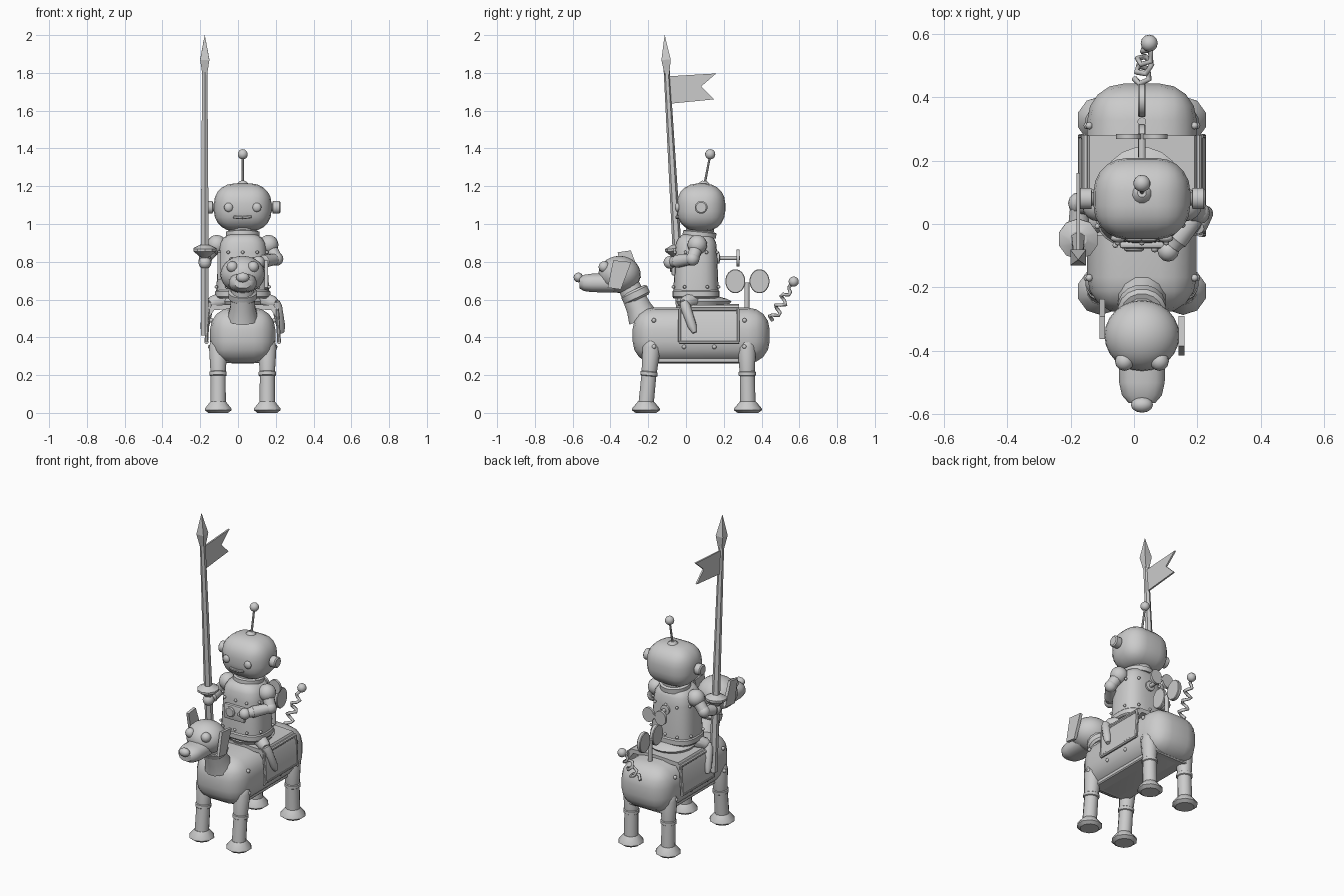
import bpy, bmesh
from math import sin, cos, pi, radians, copysign
from mathutils import Vector, Matrix

if "Cube" in bpy.data.objects:
    bpy.data.objects.remove(bpy.data.objects["Cube"])

CX = 0.025  # symmetry plane of dog and rider
V = Vector


def finish(name, bm, angle=35):
    bmesh.ops.recalc_face_normals(bm, faces=bm.faces[:])
    for f in bm.faces:
        f.smooth = True
    for e in bm.edges:
        e.smooth = len(e.link_faces) == 2 and e.calc_face_angle(0) < radians(angle)
    me = bpy.data.meshes.new(name)
    bm.to_mesh(me)
    bm.free()
    ob = bpy.data.objects.new(name, me)
    bpy.context.collection.objects.link(ob)
    return ob


def box(name, c, size, bevel=0.0, segs=1, rot=(0, 0, 0), angle=35):
    bm = bmesh.new()
    bmesh.ops.create_cube(bm, size=1, matrix=Matrix.Diagonal((*size, 1)))
    if bevel:
        bmesh.ops.bevel(bm, geom=bm.edges[:], offset=bevel, segments=segs, profile=0.5, affect='EDGES')
    ob = finish(name, bm, angle)
    ob.location, ob.rotation_euler = c, rot
    return ob


def ball(name, c, r, n=16, rings=10):
    r = (r, r, r) if isinstance(r, float) else r
    bm = bmesh.new()
    bmesh.ops.create_uvsphere(bm, u_segments=n, v_segments=rings, radius=1,
                              matrix=Matrix.Translation(c) @ Matrix.Diagonal((*r, 1)))
    return finish(name, bm, 50)


def loft(name, rings, n=16, power=2.0, axis=(0, 0, 1), angle=35):
    """rings: (centre, rx, ry) cross-sections, superellipse of given power, square to axis"""
    q = V(axis).to_track_quat('Z', 'Y')
    bm = bmesh.new()
    loops = []
    for c, rx, ry in rings:
        loop = []
        for i in range(n):
            a = 2 * pi * (i + 0.5) / n
            u, w = [copysign(abs(t) ** (2 / power), t) for t in (cos(a), sin(a))]
            loop.append(bm.verts.new(V(c) + q @ V((rx * u, ry * w, 0))))
        loops.append(loop)
    for a, b in zip(loops, loops[1:]):
        for i in range(n):
            j = (i + 1) % n
            bm.faces.new((a[i], a[j], b[j], b[i]))
    bm.faces.new(loops[0])
    bm.faces.new(loops[-1])
    return finish(name, bm, angle)


def rod(name, a, b, stations, n=12, angle=35):
    """round part from a to b; stations are (fraction, radius)"""
    a, b = V(a), V(b)
    return loft(name, [(a.lerp(b, t), r, r) for t, r in stations], n, axis=b - a, angle=angle)


def plate(name, pts, depth, to3d, angle=35):
    """flat outline given thickness along the remaining axis"""
    bm = bmesh.new()
    lo, hi = [[bm.verts.new(to3d(u, w, d)) for u, w in pts] for d in (-depth / 2, depth / 2)]
    bm.faces.new(lo)
    bm.faces.new(hi)
    for i in range(len(pts)):
        j = (i + 1) % len(pts)
        bm.faces.new((lo[i], lo[j], hi[j], hi[i]))
    return finish(name, bm, angle)


SIDES = ((-1, "left"), (1, "right"))

# dog body and belly plate
box("dog_body", (CX, 0.08, 0.41), (0.345, 0.725, 0.295), 0.115, 4, angle=30)
box("belly_plate", (CX, 0.085, 0.28), (0.25, 0.56, 0.034), 0.006)

# dog legs, feet and body rivets
for s, side in SIDES:
    x = CX + s * 0.13
    for end, yt, yb in (("front", -0.177, -0.212), ("rear", 0.32, 0.328)):
        rod(f"{end}_{side}_leg", (x, yb, 0.04), (x, yt, 0.40),
            [(0, 0.042), (0.43, 0.041), (0.44, 0.047), (0.49, 0.047), (0.5, 0.042),
             (0.85, 0.05), (0.94, 0.042), (1, 0.02)])
        rod(f"{end}_{side}_foot", (x, yb, 0), (x, yb, 0.06),
            [(0, 0.055), (0.25, 0.075), (0.4, 0.073), (1, 0.043)], 10, 30)
    for y, z, out in ((-0.17, 0.49, 0.166), (0.31, 0.49, 0.166), (-0.17, 0.35, 0.172),
                      (-0.01, 0.35, 0.165), (0.15, 0.35, 0.165), (0.31, 0.35, 0.172)):
        ball("body_rivet", (CX + s * out, y, z), 0.012, 8, 6)

# dog neck and collar
rod("dog_neck", (CX, -0.225, 0.50), (CX, -0.315, 0.70), [(0, 0.085), (0.3, 0.068), (1, 0.058)], 12)
rod("dog_collar", (CX, -0.255, 0.60), (CX, -0.279, 0.65), [(0, 0.066), (0.2, 0.077), (0.8, 0.077), (1, 0.066)], 16)

# dog head, snout, nose, eyes, ears
ball("dog_head", (CX, -0.352, 0.733), (0.118, 0.112, 0.098), 24, 14)
loft("dog_snout", [((CX, y, 0.688), r, r * 0.68) for y, r in
                   ((-0.38, 0.076), (-0.50, 0.073), (-0.54, 0.064), (-0.565, 0.042))], 16, 2.4, (0, -1, 0), 50)
ball("dog_nose", (CX, -0.57, 0.717), (0.035, 0.025, 0.026), 12, 8)
for s, side in SIDES:
    ball(f"dog_{side}_eye", (CX + s * 0.055, -0.433, 0.773), 0.03, 12, 8)
ear = [(-0.065, -0.075), (0.005, -0.085), (0.06, 0.06), (-0.035, 0.07)]
plate("dog_right_ear", ear, 0.018, lambda u, w, d: (0.15 + d, -0.35 + u, 0.738 + w))
plate("dog_left_ear", ear, 0.018, lambda u, w, d: (-0.1 + d, -0.297 + u, 0.775 - w))

# wind-up key on the dog's back
rod("dog_key_shaft", (CX, 0.322, 0.53), (CX, 0.322, 0.69), [(0, 0.014), (1, 0.014)])
for s, side in SIDES:
    loft(f"dog_key_{side}_wing", [((CX + d, 0.325 + s * 0.064, 0.697), 0.053 * k, 0.064 * k)
                                  for d, k in ((-0.012, 0.94), (-0.008, 1), (0.008, 1), (0.012, 0.94))],
         20, axis=(1, 0, 0)).rotation_euler = (0, 0, 0)

# springy zigzag tail
a, b = V((CX, 0.455, 0.49)), V((0.04, 0.56, 0.68))
q = (b - a).to_track_quat('Z', 'Y')
cu = bpy.data.curves.new("tail", 'CURVE')
cu.dimensions, cu.bevel_depth, cu.bevel_resolution, cu.use_fill_caps = '3D', 0.0095, 1, True
sp = cu.splines.new('POLY')
N = 16
sp.points.add(N)
for i in range(N + 1):
    t = i / N
    r = 0.024 * min(1, 3 * (1 - t) + 0.1)
    p = a.lerp(b, t) + q @ V((r * cos(t * 7 * pi), r * sin(t * 7 * pi), 0))
    sp.points[i].co = (*p, 1)
bpy.context.collection.objects.link(bpy.data.objects.new("tail", cu))
ball("tail_ball", (0.048, 0.57, 0.695), 0.027, 12, 8)

# saddle blanket, its trim and the seat
outer = [(0.2, 0.375), (0.192, 0.52), (0.165, 0.57), (0.0, 0.577)]
inner = [(0.0, 0.55), (0.15, 0.545), (0.175, 0.51), (0.183, 0.375)]
half = outer + inner
for s, side in SIDES:
    plate(f"saddle_blanket_{side}", half, 0.315, lambda u, w, d: (CX + s * u, 0.122 + d, w))
    for z, x in ((0.375, 0.192), (0.55, 0.178)):
        rod(f"blanket_{side}_trim", (CX + s * x, -0.035, z), (CX + s * x, 0.28, z), [(0, 0.011), (1, 0.011)], 8)
    for y in (-0.033, 0.276):
        rod(f"blanket_{side}_edge", (CX + s * 0.194, y, 0.375), (CX + s * 0.184, y, 0.55), [(0, 0.009), (1, 0.009)], 8)
loft("saddle_seat", [((CX, 0.09, 0.565), 0.12, 0.13), ((CX, 0.095, 0.59), 0.135, 0.148),
                     ((CX, 0.085, 0.605), 0.125, 0.13), ((CX, 0.06, 0.62), 0.09, 0.1)], 20)

# rider legs
for s, side in SIDES:
    rod(f"rider_{side}_thigh", (CX + s * 0.07, 0.05, 0.61), (CX + s * 0.178, -0.01, 0.578),
        [(0, 0.045), (0.85, 0.036), (1, 0.022)], 10)
    rod(f"rider_{side}_shin", (CX + s * 0.176, -0.012, 0.59), (CX + s * 0.208, 0.045, 0.425),
        [(0, 0.02), (0.15, 0.028), (0.8, 0.024), (1, 0.012)], 10)

# rider torso, belt, neck and rivets
TY = 0.053
loft("rider_torso", [((CX, TY, z), rx, ry) for z, rx, ry in
                     ((0.605, 0.14, 0.12), (0.65, 0.141, 0.12), (0.85, 0.128, 0.112), (0.90, 0.12, 0.107),
                      (0.93, 0.1, 0.092), (0.945, 0.07, 0.07))], 28, 2.8)
loft("rider_belt", [((CX, TY, z), rx, ry) for z, rx, ry in
                    ((0.608, 0.14, 0.12), (0.615, 0.147, 0.126), (0.643, 0.147, 0.126), (0.65, 0.14, 0.12))], 28, 2.8)
rod("rider_neck", (CX, 0.07, 0.93), (CX, 0.075, 0.985), [(0, 0.09), (0.5, 0.09), (0.6, 0.075), (1, 0.075)], 20)
for z, rx, ry in ((0.667, 0.14, 0.12), (0.85, 0.128, 0.112)):
    for s in (-1, 1):
        for k in (-0.6, 0, 0.6):
            ball("torso_rivet", (CX + k * rx, TY + s * ry, z), 0.009, 8, 6)
        for k in (-0.5, 0.5):
            ball("torso_rivet", (CX + s * rx, TY + k * ry, z), 0.009, 8, 6)

# chest panel with gauge
box("chest_panel", (CX, -0.066, 0.775), (0.14, 0.022, 0.095), 0.008, 2)
rod("chest_gauge", (CX - 0.025, -0.07, 0.778), (CX - 0.025, -0.086, 0.778), [(0, 0.032), (0.7, 0.032), (1, 0.026)], 16)
ball("chest_button", (CX + 0.04, -0.078, 0.778), 0.012, 8, 6)

# rider head with face, side dials and antenna
box("rider_head", (CX, 0.08, 1.088), (0.305, 0.256, 0.252), 0.105, 5, angle=40)
for s, side in SIDES:
    ball(f"rider_{side}_eye", (CX + s * 0.075, -0.045, 1.088), (0.024, 0.014, 0.024), 12, 8)
    rod(f"rider_{side}_dial", (CX + s * 0.14, 0.08, 1.088), (CX + s * 0.2, 0.08, 1.088),
        [(0, 0.022), (0.3, 0.022), (0.32, 0.034), (0.9, 0.034), (1, 0.027)], 16)
box("mouth", (CX - 0.025, -0.047, 1.035), (0.05, 0.016, 0.016), 0.004, 1, (0, radians(5), 0))
box("mouth", (CX + 0.022, -0.047, 1.036), (0.05, 0.016, 0.016), 0.004, 1, (0, radians(-7), 0))
rod("antenna_base", (CX, 0.095, 1.2), (CX, 0.098, 1.228), [(0, 0.034), (0.5, 0.03), (1, 0.014)], 12)
rod("antenna_rod", (CX, 0.098, 1.21), (CX, 0.127, 1.36), [(0, 0.007), (1, 0.006)], 8)
ball("antenna_ball", (CX, 0.128, 1.369), 0.027, 14, 10)

# wind-up key on the rider's back
rod("rider_key_shaft", (CX, 0.15, 0.82), (CX, 0.285, 0.82), [(0, 0.03), (0.2, 0.03), (0.22, 0.012), (1, 0.012)])
for s, side in SIDES:
    loft(f"rider_key_{side}_wing", [((CX + s * 0.042, y, 0.82), 0.04, 0.045) for y in (0.268, 0.284)],
         16, axis=(0, 1, 0))

# rider arms
for side, sh, el, ha in (("left", (-0.112, 0.06, 0.89), (-0.172, 0.065, 0.82), (-0.175, -0.045, 0.795)),
                         ("right", (0.162, 0.06, 0.89), (0.204, 0.035, 0.815), (0.108, -0.085, 0.797))):
    ball(f"{side}_shoulder", sh, 0.052)
    rod(f"{side}_upper_arm", sh, el, [(0, 0.036), (1, 0.033)])
    ball(f"{side}_elbow", el, 0.036, 12, 8)
    rod(f"{side}_forearm", el, ha, [(0, 0.029), (0.7, 0.035), (0.75, 0.03), (1, 0.026)])
    ball(f"{side}_hand", ha, 0.034, 12, 8)


# lance with guard, spearhead and pennant
def along(z):
    return V((-0.176, -0.113 + (2 - z) * 0.058, z))


rod("lance_shaft", along(0.41), along(1.83), [(0, 0.024), (0.33, 0.024), (1, 0.016)], 6, 20)
rod("lance_guard", along(0.825), along(0.89), [(0, 0.025), (0.5, 0.064), (0.7, 0.064), (1, 0.027)], 10, 25)
rod("lance_head", along(1.79), along(2.0), [(0, 0.017), (0.38, 0.035), (1, 0.0005)], 4, 15)
plate("pennant", [(-0.09, 1.782), (0.16, 1.797), (0.08, 1.728), (0.15, 1.66), (-0.085, 1.637)], 0.01,
      lambda u, w, d: (-0.176 + d, u, w))
